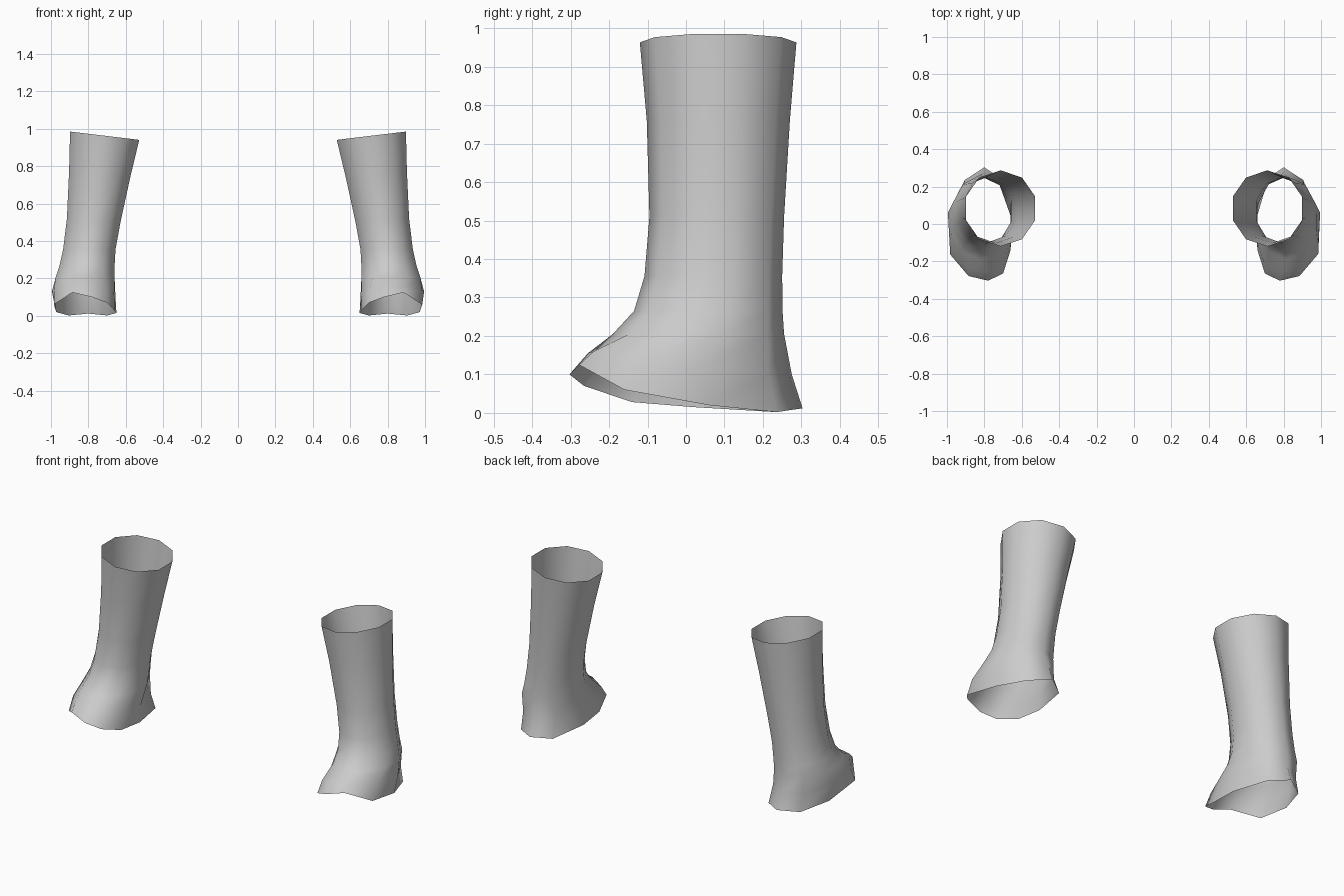
import bpy
import bmesh
import math

cube = bpy.data.objects.get("Cube")
if cube:
    bpy.data.objects.remove(cube, do_unlink=True)

grey = bpy.data.materials.new("plain grey")
grey.use_nodes = True
GREY = (0.6, 0.6, 0.6, 1.0)
grey.diffuse_color = GREY
grey.node_tree.nodes["Principled BSDF"].inputs["Base Color"].default_value = GREY

SIDES = 10

# Shaft rings: x min, x max, y min, y max, height, rise towards the outside
SHAFT = [
    (0.528, 0.898, -0.12, 0.287, 0.963, 0.12),
    (0.575, 0.903, -0.102, 0.270, 0.76, 0.09),
    (0.628, 0.915, -0.095, 0.255, 0.51, 0.05),
    (0.655, 0.935, -0.108, 0.250, 0.355, 0.0),
    (0.660, 0.955, -0.135, 0.251, 0.265, 0.0),
    (0.660, 0.975, -0.190, 0.255, 0.205, 0.0),
]

# Ankle flare and open rim, clockwise from the heel
FLARE = [(0.80, 0.275, 0.10), (0.905, 0.215, 0.10), (0.995, 0.06, 0.13),
         (0.985, -0.12, 0.135), (0.89, -0.24, 0.16), (0.785, -0.255, 0.155),
         (0.70, -0.22, 0.13), (0.662, -0.11, 0.11), (0.655, 0.03, 0.10),
         (0.705, 0.20, 0.10)]
RIM = [(0.80, 0.303, 0.012), (0.905, 0.235, 0.002), (0.972, 0.06, 0.02),
       (0.985, -0.16, 0.06), (0.885, -0.278, 0.125), (0.78, -0.303, 0.10),
       (0.70, -0.265, 0.07), (0.66, -0.14, 0.028), (0.65, 0.02, 0.015),
       (0.70, 0.235, 0.002)]


def shaft_ring(x0, x1, y0, y1, z, rise):
    cx, cy = (x0 + x1) / 2, (y0 + y1) / 2
    rx, ry = (x1 - x0) / 2 / math.cos(math.pi / SIDES), (y1 - y0) / 2
    points = []
    for k in range(SIDES):
        a = math.pi / 2 - k * math.tau / SIDES
        dx = rx * math.cos(a)
        points.append((cx + dx, cy + ry * math.sin(a), z + rise * dx))
    return points


def build_boot(name, side):
    bm = bmesh.new()
    rings = [shaft_ring(*r) for r in SHAFT] + [FLARE, RIM]
    loops = [[bm.verts.new((side * x, y, z)) for x, y, z in r] for r in rings]
    for upper, lower in zip(loops, loops[1:]):
        for k in range(SIDES):
            n = (k + 1) % SIDES
            quad = [upper[k], upper[n], lower[n], lower[k]]
            # Keep the outside facing outward on both sides
            bm.faces.new(quad if side > 0 else quad[::-1])
    for f in bm.faces:
        f.smooth = True
    mesh = bpy.data.meshes.new(name)
    bm.to_mesh(mesh)
    bm.free()
    mesh.materials.append(grey)
    obj = bpy.data.objects.new(name, mesh)
    bpy.context.collection.objects.link(obj)


build_boot("left_leg_sleeve", 1)
build_boot("right_leg_sleeve", -1)
